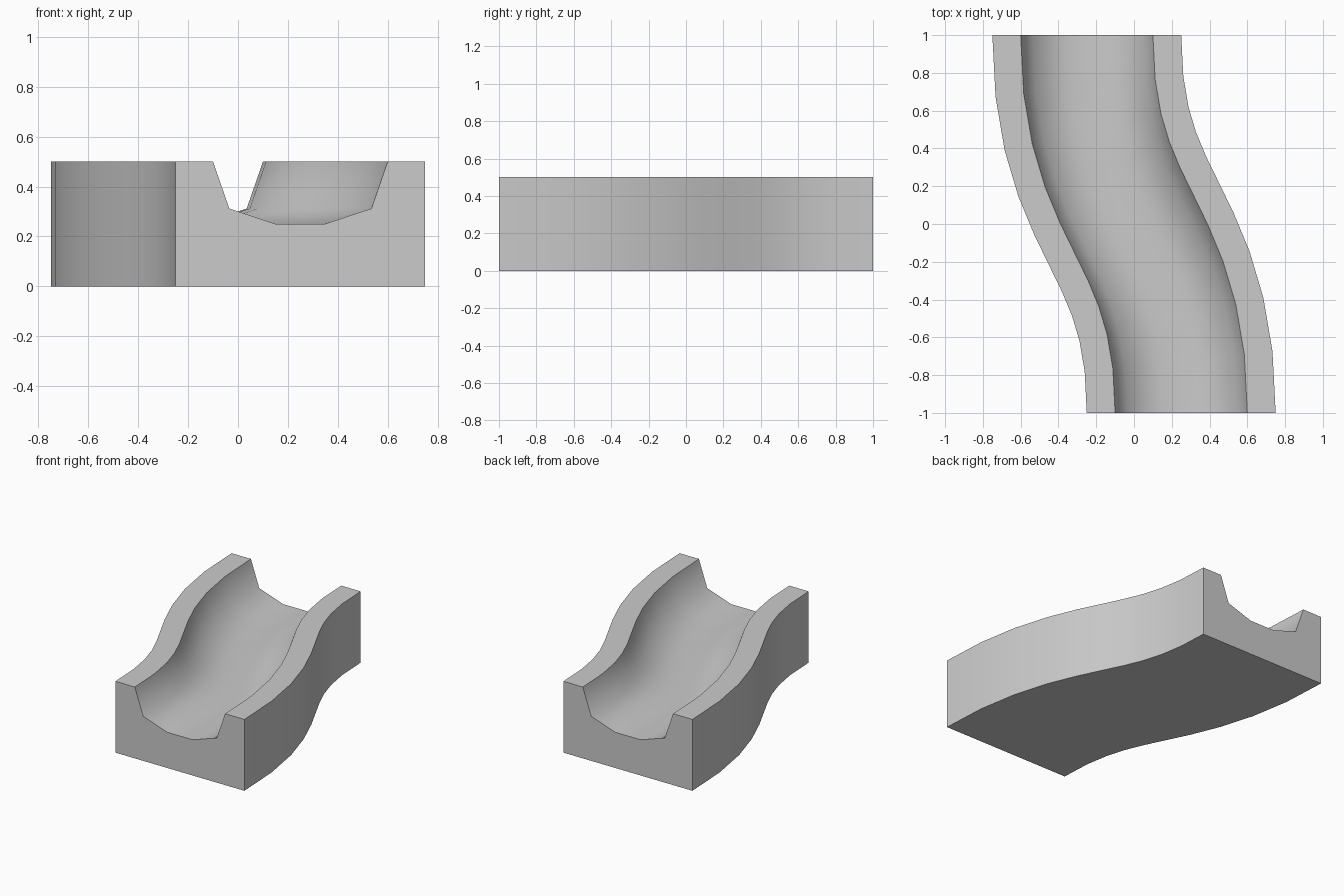
import bpy, bmesh
from math import radians
from mathutils import Vector

if "Cube" in bpy.data.objects:
    bpy.data.objects.remove(bpy.data.objects["Cube"])

# Half of the channel cross-section: (side offset, height), then mirrored
half = [(0.5, 0.0), (0.5, 0.5), (0.35, 0.5), (0.285, 0.312), (0.098, 0.25)]
profile = half + [(-s, z) for s, z in reversed(half)]
SEGMENTS = 10


def path(t):
    """S-bend centre line (cubic curve) and its sideways direction."""
    centre = Vector((-0.25 + 0.5 * (3 * t**2 - 2 * t**3), (1 - t)**3 - t**3, 0))
    dx, dy = 3 * t * (1 - t), -3 * ((1 - t)**2 + t**2)
    return centre, Vector((-dy, dx, 0)).normalized()


# Sweep the section along the S-bend
bm = bmesh.new()
rings = []
for i in range(SEGMENTS + 1):
    centre, side = path(i / SEGMENTS)
    rings.append([bm.verts.new(centre + side * s + Vector((0, 0, z))) for s, z in profile])
n = len(profile)
for a, b in zip(rings, rings[1:]):
    for j in range(n):
        k = (j + 1) % n
        bm.faces.new((a[j], a[k], b[k], b[j]))

# End caps
bm.faces.new(rings[0])
bm.faces.new(list(reversed(rings[-1])))
bmesh.ops.recalc_face_normals(bm, faces=bm.faces)

mesh = bpy.data.meshes.new("curved_channel")
bm.to_mesh(mesh)
bm.free()
channel = bpy.data.objects.new("curved_channel", mesh)
bpy.context.collection.objects.link(channel)

# Smooth trough and side walls, crisp rims and ends
bpy.context.view_layer.objects.active = channel
channel.select_set(True)
bpy.ops.object.shade_smooth_by_angle(angle=radians(60))
